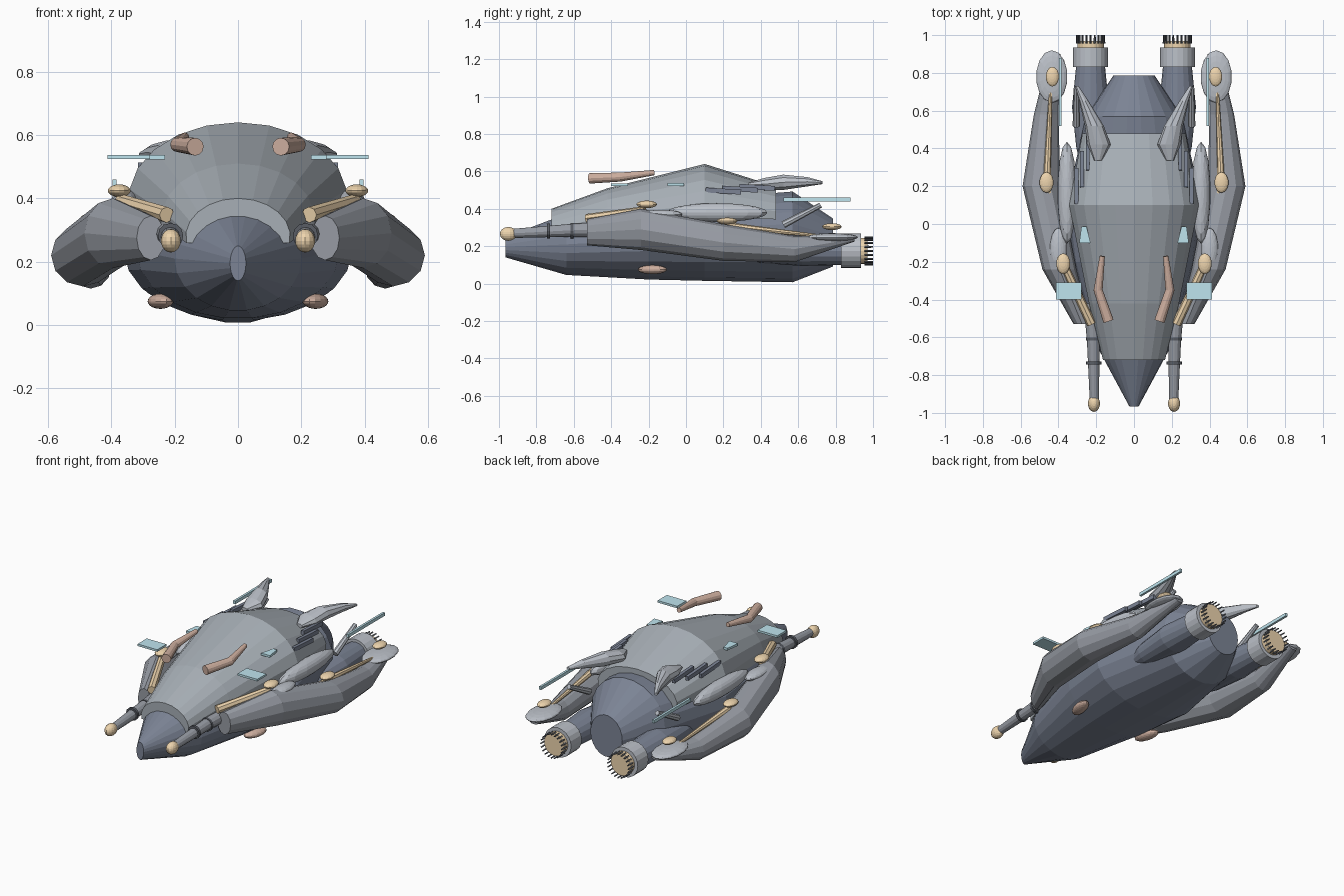
import bpy, bmesh, math
from mathutils import Vector

if "Cube" in bpy.data.objects:
    bpy.data.objects.remove(bpy.data.objects["Cube"])


def mat(name, r, g, b):
    m = bpy.data.materials.new(name)
    m.diffuse_color = (r, g, b, 1)
    m.use_nodes = True
    m.node_tree.nodes["Principled BSDF"].inputs["Base Color"].default_value = m.diffuse_color
    return m


DARK = mat("dark_hull", .20, .23, .30)
POD = mat("pod_grey", .31, .33, .37)
SHELL = mat("shell_grey", .39, .43, .47)
LIGHT = mat("light_grey", .50, .53, .58)
GOLD = mat("gold", .85, .66, .42)
COPPER = mat("copper", .62, .43, .35)
BLUE = mat("blue", .52, .78, .86)
BLACK = mat("black", .10, .11, .13)


def finish(bm, name, m):
    bmesh.ops.recalc_face_normals(bm, faces=bm.faces)
    me = bpy.data.meshes.new(name)
    bm.to_mesh(me)
    bm.free()
    me.materials.append(m)
    ob = bpy.data.objects.new(name, me)
    bpy.context.collection.objects.link(ob)
    return ob


def skin(rings, name, m):
    """Join closed rings of points and cap both ends."""
    bm = bmesh.new()
    rows = [[bm.verts.new(p) for p in ring] for ring in rings]
    n = len(rows[0])
    for a, b in zip(rows, rows[1:]):
        for i in range(n):
            bm.faces.new((a[i], a[(i + 1) % n], b[(i + 1) % n], b[i]))
    bm.faces.new(rows[0])
    bm.faces.new(rows[-1])
    return finish(bm, name, m)


def loft(name, secs, m, n=12, s=1, a0=0.0, a1=360.0):
    """Sections are (x, y, z, rx, rz), each lying in an xz plane."""
    full = a1 - a0 >= 360
    angs = [math.radians(a0 + (a1 - a0) * i / (n if full else n - 1)) for i in range(n)]
    rings = [[(s * (x + rx * math.cos(a)), y, z + rz * math.sin(a)) for a in angs]
             for x, y, z, rx, rz in secs]
    return skin(rings, name, m)


def tube(name, pts, m, n=10, s=1):
    """Tapered tube through (x, y, z, r), with rings square to the path."""
    P = [Vector((s * p[0], p[1], p[2])) for p in pts]
    rings = []
    for i, p in enumerate(P):
        d = (P[min(i + 1, len(P) - 1)] - P[max(i - 1, 0)]).normalized()
        u = d.cross(Vector((0, 0, 1))).normalized()
        v = u.cross(d)
        r = pts[i][3]
        rings.append([p + r * (math.cos(t) * u + math.sin(t) * v)
                      for t in (2 * math.pi * k / n for k in range(n))])
    return skin(rings, name, m)


def blob(name, loc, size, m, s=1, rot=0.0):
    bm = bmesh.new()
    bmesh.ops.create_uvsphere(bm, u_segments=14, v_segments=10, radius=1)
    ob = finish(bm, name, m)
    ob.location = (s * loc[0], loc[1], loc[2])
    ob.scale = size
    ob.rotation_euler[2] = s * rot
    return ob


def box(name, loc, size, m, s=1, rx=0.0):
    bm = bmesh.new()
    bmesh.ops.create_cube(bm, size=1)
    ob = finish(bm, name, m)
    ob.location = (s * loc[0], loc[1], loc[2])
    ob.scale = size
    ob.rotation_euler[0] = rx
    return ob


# main hull and armoured upper shell
loft("lower_hull", [(0, -.965, .195, .025, .055), (0, -.64, .21, .20, .165),
                    (0, -.2, .235, .32, .215), (0, .1, .235, .36, .222),
                    (0, .57, .25, .255, .245), (0, .785, .22, .11, .13)], DARK, 22)
loft("upper_shell", [(0, -.72, .28, .165, .12), (0, -.42, .34, .24, .17),
                     (0, .1, .40, .345, .24), (0, .48, .37, .275, .15)],
     SHELL, 13, a0=-10, a1=190)

for s, side in ((1, "right_"), (-1, "left_")):
    # curved side pod with its rear disc and fairings
    loft(side + "side_pod", [(.275, -.53, .275, .045, .07), (.395, -.24, .29, .09, .11),
                             (.49, .2, .22, .10, .098), (.465, .58, .185, .065, .07),
                             (.42, .9, .24, .03, .015)], POD, 12, s)
    blob(side + "rear_disc", (.435, .78, .248), (.083, .14, .022), LIGHT, s)
    blob(side + "shell_fairing", (.355, .165, .38), (.05, .27, .05), LIGHT, s)
    blob(side + "pod_fairing", (.40, -.13, .37), (.045, .11, .025), LIGHT, s)

    # gold joints and linkage rods
    blob(side + "rear_joint", (.432, .78, .305), (.035, .052, .018), GOLD, s)
    blob(side + "mid_joint", (.463, .22, .335), (.037, .055, .018), GOLD, s)
    blob(side + "front_joint", (.375, -.21, .424), (.037, .055, .02), GOLD, s)
    tube(side + "rear_rod", [(.44, .72, .255, .008), (.46, .25, .305, .02),
                             (.435, .03, .30, .006)], GOLD, 8, s)
    tube(side + "front_rod", [(.37, -.22, .392, .022), (.225, -.53, .348, .025)], GOLD, 8, s)

    # forward cannon
    tube(side + "cannon", [(.225, -.42, .29, .042), (.215, -.62, .285, .034),
                           (.21, -.94, .268, .024)], POD, 12, s)
    blob(side + "cannon_tip", (.212, -.95, .266), (.032, .045, .037), GOLD, s)
    for i, y in enumerate((-.61, -.735)):
        tube(f"{side}cannon_band_{i}", [(.213, y - .008, .282, .04),
                                        (.213, y + .008, .282, .04)], BLACK, 12, s)

    # copper pipes and belly bumps
    tube(side + "bent_pipe", [(.168, -.17, .594, .014), (.19, -.35, .57, .024),
                              (.135, -.515, .563, .028)], COPPER, 12, s)
    blob(side + "belly_bump", (.245, -.18, .075), (.037, .08, .024), COPPER, s, -.25)

    # blue panels
    box(side + "front_panel", (.345, -.355, .53), (.135, .09, .013), BLUE, s)
    box(side + "rear_strip", (.39, .70, .45), (.014, .36, .02), BLUE, s)
    corners = ((.23, -.10), (.29, -.10), (.278, -.012), (.252, -.012))
    skin([[(s * x, y, z) for x, y in corners] for z in (.523, .537)],
         side + "small_panel", BLUE)

    # swept horn, strut and dark vent bars
    loft(side + "horn", [(.19, .335, .53, .02, .012), (.185, .42, .532, .062, .035),
                         (.21, .52, .542, .05, .043), (.265, .65, .545, .025, .026),
                         (.303, .73, .54, .01, .008)], LIGHT, 10, s)
    tube(side + "tail_strut", [(.305, .52, .315, .02), (.305, .72, .42, .014)], LIGHT, 8, s)
    for i in range(3):
        box(f"{side}vent_bar_{i}", (.245 + .03 * i, .38 - .09 * i, .515 - .01 * i),
            (.02, .19, .026), DARK, s, -.06)

    # engine nacelle, collar and toothed nozzle
    loft(side + "nacelle", [(.23, .25, .17, .03, .03), (.23, .4, .175, .075, .065),
                            (.23, .62, .178, .098, .083), (.23, .85, .175, .075, .075)],
         DARK, 16, s)
    tube(side + "collar", [(.23, .83, .175, .092), (.23, .935, .175, .092)], LIGHT, 20, s)
    tube(side + "nozzle", [(.23, .93, .175, .07), (.23, .97, .175, .07)], GOLD, 20, s)
    for k in range(20):
        a = 2 * math.pi * k / 20
        x, z = .23 + .072 * math.cos(a), .175 + .072 * math.sin(a)
        tube(f"{side}nozzle_tooth_{k}", [(x, .955, z, .006), (x, 1.0, z, .005)], BLACK, 4, s)
